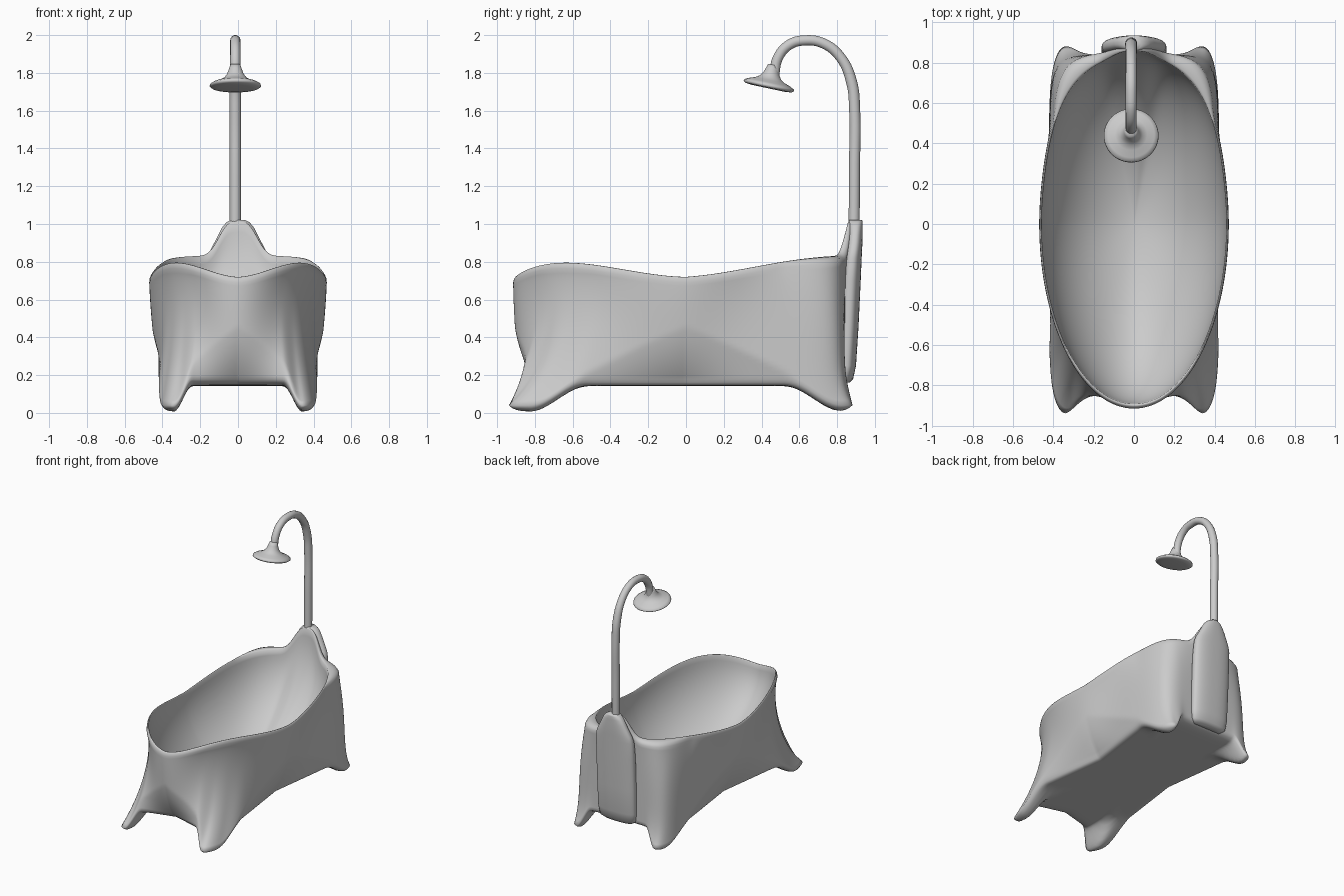
import bpy, math
from mathutils import Matrix

if "Cube" in bpy.data.objects:
    bpy.data.objects.remove(bpy.data.objects["Cube"])


def smooth(a, b, v):
    t = min(1, max(0, (v - a) / (b - a)))
    return t * t * (3 - 2 * t)


def lerp(a, b, t):
    return a + (b - a) * t


def superellipse(phi, a, b, n):
    c, s = math.cos(phi), math.sin(phi)
    k = (abs(c) ** n + abs(s) ** n) ** (-1 / n)
    return a * c * k, b * s * k


def loft(name, rings):
    """Skin closed rings of equal count and cap both ends."""
    n = len(rings[0])
    verts = [p for r in rings for p in r]
    faces = [(i * n + j, i * n + (j + 1) % n, (i + 1) * n + (j + 1) % n, (i + 1) * n + j)
             for i in range(len(rings) - 1) for j in range(n)]
    last = (len(rings) - 1) * n
    faces += [tuple(range(n))[::-1], tuple(range(last, last + n))]
    me = bpy.data.meshes.new(name)
    me.from_pydata(verts, [], faces)
    ob = bpy.data.objects.new(name, me)
    bpy.context.collection.objects.link(ob)
    for p in me.polygons:
        p.use_smooth = True
    return ob


# Tub body: flat underside with four drawn-out feet, walls, rolled rim, basin
N = 320
PHI = [2 * math.pi * i / N for i in range(N)]


def rim(phi, n_back=2.4):
    back = math.sin(phi) > 0
    f = smooth(0, 0.8, math.sin(phi))
    n = lerp(2, 2.4, f) + (n_back - 2.4) * smooth(0.55, 0.85, math.sin(phi))
    x, y = superellipse(phi, 0.47, 0.85 if back else 0.915, n)
    z = 0.72 + 0.075 * abs(math.sin(2 * phi)) ** 1.7
    if back:
        z = 0.72 + 0.115 * (smooth(-0.1, 0.85, y) - smooth(-0.1, 0.85, 0))
        bell = math.exp(-abs(x / 0.12) ** 3) * f
        z += 0.185 * bell
        y += 0.03 * bell
    return x, y, z


def base(phi, t=1):
    back = math.sin(phi) > 0
    x, y = superellipse(phi, 0.422, 0.84 if back else 0.885, 8)
    x0, y0 = x, y
    low = max(0, (t - 0.45) / 0.55)
    bump = (0.065 if back else 0.08) * math.exp(-((abs(x0) - 0.36) / 0.08) ** 2)
    y += math.copysign(bump, y) * t ** (7 if back else 4) * smooth(0.5, 0.8, abs(y0))
    # triangular recesses between the feet
    x -= math.copysign(0.08, x) * max(0, low - abs(y0) / 0.6) * (1 - smooth(0.5, 0.7, abs(y0)))
    if not back:
        y += 0.09 * max(0, low - abs(x0) / 0.34) * smooth(0.6, 0.85, abs(y0))
    return x, y


def underside(x, y):
    return 0.143 - 0.138 * smooth(0.24, 0.34, abs(x)) * smooth(0.52, 0.83, abs(y))


rings = []
for s in [0.02] + [0.1 * k for k in range(1, 8)] + [0.75, 0.8, 0.84, 0.88, 0.91, 0.94, 0.96, 0.98]:
    ring = []
    for p in PHI:
        x, y = base(p)
        ring.append((x * s, y * s, underside(x * s, y * s) + 0.035 * s ** 30))
    rings.append(ring)
STEPS = 28
for k in range(STEPS, -1, -1):
    t = k / STEPS
    ring = []
    for p in PHI:
        bx, by = base(p, t)
        rx, ry, rz = rim(p, 3.8)
        rz = rim(p)[2]
        ex, ey = base(p)
        zb = underside(ex, ey) + 0.035
        # front corners pinch in then flare late, back corners are square almost at once
        f = smooth(-0.1, 0.5, math.sin(p))
        w = lerp(t ** 1.5, 1 - (1 - t) ** 3.5, f)
        q = 1 - 0.05 * (1 - f) * math.sin(math.pi * t ** 0.8) * math.sin(2 * p) ** 2
        ring.append((lerp(rx, bx, w) * q, lerp(ry, by, w) * q, lerp(rz - 0.03, zb, t)))
    rings.append(ring)
for s, dz, m in ((0.995, -0.01, 0.15), (0.987, -0.001, 0.5), (0.98, 0, 0.85), (0.975, -0.006, 1)):
    ring = []
    for p in PHI:
        ox, oy, oz = rim(p, 3.8)
        ix, iy, iz = rim(p)
        ring.append((lerp(ox, ix, m) * s, lerp(oy, iy, m) * s, iz + dz))
    rings.append(ring)
for k in range(1, 25):
    u = k / 24 * math.pi / 2 * 0.99
    s = 0.972 * math.cos(u) ** 1.15
    rings.append([(x * s, y * s, lerp(z - 0.006, 0.18, math.sin(u))) for x, y, z in map(rim, PHI)])
loft("bathtub", rings)

# Back pillar that carries the shower pipe: height, half width, front y, back y
rows = [(0.16, 0.12, 0.8, 0.865), (0.18, 0.15, 0.8, 0.885), (0.25, 0.16, 0.8, 0.9),
        (0.45, 0.162, 0.805, 0.913), (0.7, 0.162, 0.815, 0.925), (0.82, 0.158, 0.83, 0.93),
        (0.86, 0.147, 0.84, 0.932), (0.9, 0.126, 0.848, 0.934), (0.95, 0.101, 0.855, 0.935),
        (0.985, 0.082, 0.858, 0.935), (1.01, 0.06, 0.86, 0.935), (1.022, 0.035, 0.864, 0.932)]
rings = []
for z, w, f, b in rows:
    ring = [superellipse(2 * math.pi * i / 48, w, (b - f) / 2, 2.5) for i in range(48)]
    rings.append([(x, y + (f + b) / 2, z) for x, y in ring])
loft("back_pillar", rings)

# Shower pipe: swept tube with a hooked top
PX = -0.014
path = [(0.89, 0.97), (0.892, 1.3), (0.893, 1.6), (0.877, 1.75), (0.82, 1.88), (0.73, 1.955),
        (0.63, 1.972), (0.545, 1.948), (0.487, 1.88), (0.465, 1.78)]
cu = bpy.data.curves.new("shower_pipe", 'CURVE')
cu.dimensions = '3D'
cu.bevel_depth = 0.029
cu.bevel_resolution = 5
cu.use_fill_caps = True
sp = cu.splines.new('BEZIER')
sp.bezier_points.add(len(path) - 1)
for i, (bp, (y, z)) in enumerate(zip(sp.bezier_points, path)):
    bp.co = (PX, y, z)
    bp.radius = 1.03 if i < 4 else 0.95
    bp.handle_left_type = bp.handle_right_type = 'AUTO'
sp.resolution_u = 8
bpy.context.collection.objects.link(bpy.data.objects.new("shower_pipe", cu))

# Shower head: lathed flared disc, tilted
prof = [(0.01, -0.012), (0.09, -0.012), (0.125, -0.008), (0.136, 0), (0.134, 0.009), (0.115, 0.02),
        (0.08, 0.032), (0.058, 0.046), (0.044, 0.065), (0.035, 0.09), (0.027, 0.115)]
head = loft("shower_head", [[(r * math.cos(a), r * math.sin(a), h) for a in
                             [2 * math.pi * i / 48 for i in range(48)]] for r, h in prof])
head.matrix_world = Matrix.Translation((PX, 0.438, 1.73)) @ Matrix.Rotation(math.radians(-12), 4, 'X')
